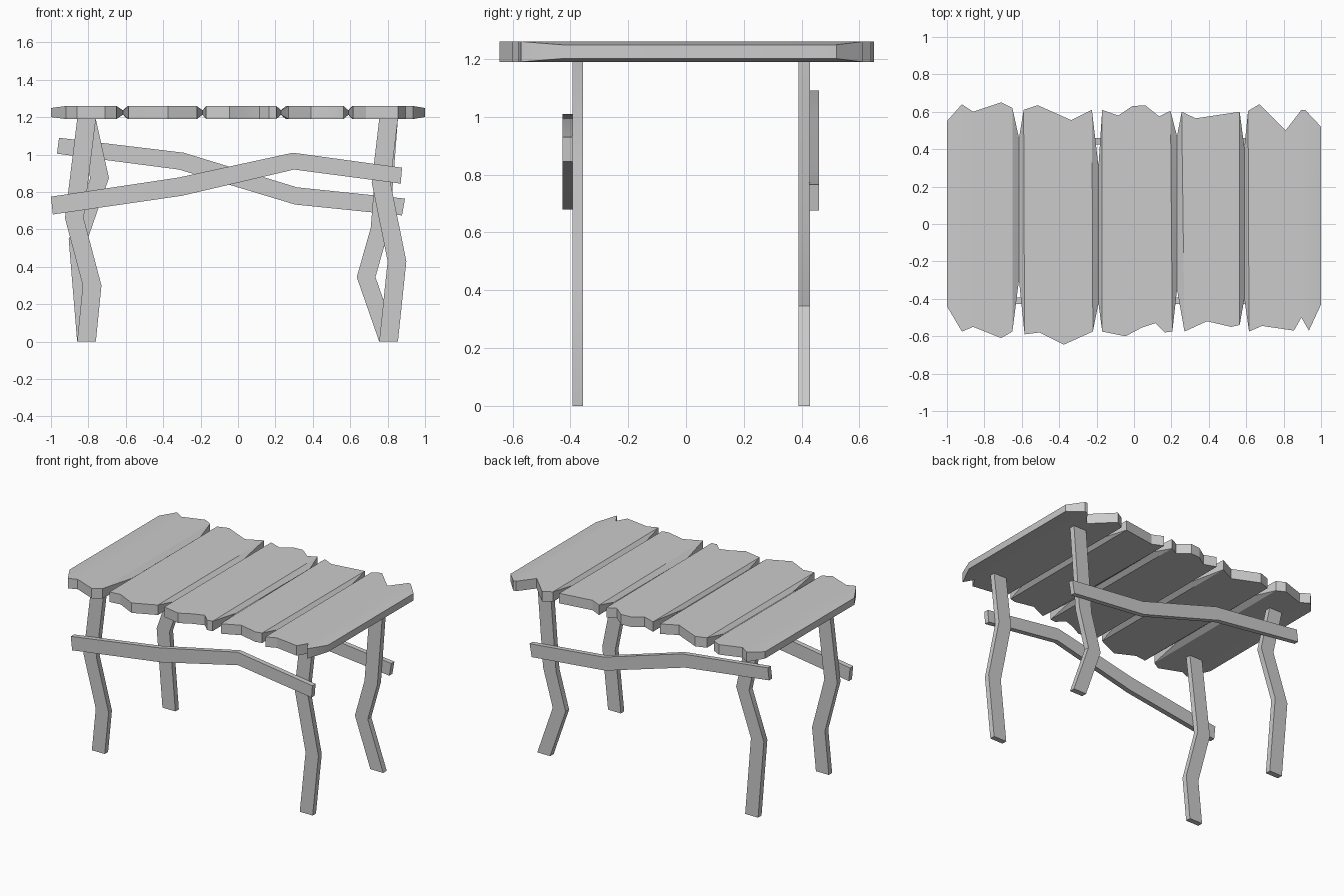
import bpy, bmesh

if "Cube" in bpy.data.objects:
    bpy.data.objects.remove(bpy.data.objects["Cube"])

Z_MID, HALF = 1.225, 0.035


def finish(name, bm):
    bmesh.ops.recalc_face_normals(bm, faces=bm.faces)
    mesh = bpy.data.meshes.new(name)
    bm.to_mesh(mesh)
    bm.free()
    ob = bpy.data.objects.new(name, mesh)
    bpy.context.collection.objects.link(ob)
    bpy.context.view_layer.objects.active = ob
    ob.select_set(True)
    bpy.ops.object.shade_smooth_by_angle(angle=0.5)
    ob.select_set(False)


def plank(name, front, back):
    """Board with ragged ends; thin along its long edges, full thickness inside."""
    bm = bmesh.new()

    def chain(points, sign):
        verts = []
        for i, (x, y) in enumerate(points):
            edge = i in (0, len(points) - 1)
            h = (0.024 if abs(x) > 0.99 else 0.012) if edge else HALF
            verts.append(bm.verts.new((x, y, Z_MID + sign * h)))
        return verts

    ft, bt = chain(front, 1), chain(back, 1)
    fb, bb = chain(front, -1), chain(back, -1)
    # top and bottom: strips running from the front end to the back end
    for f, b in ((ft, bt), (fb, bb)):
        i = j = 0
        while i < len(f) - 1 or j < len(b) - 1:
            if j == len(b) - 1 or (i < len(f) - 1 and f[i + 1].co.x <= b[j + 1].co.x):
                bm.faces.new((f[i], f[i + 1], b[j]))
                i += 1
            else:
                bm.faces.new((f[i], b[j + 1], b[j]))
                j += 1
    # walls around the outline
    top, bottom = ft + bt[::-1], fb + bb[::-1]
    for k in range(len(top)):
        n = (k + 1) % len(top)
        bm.faces.new((top[k], top[n], bottom[n], bottom[k]))
    finish(name, bm)


def bent_bar(name, edge_a, edge_b, y0, y1):
    """Bar between two bent edges in the xz plane, extruded from y0 to y1."""
    bm = bmesh.new()
    rings = [[bm.verts.new((x, y, z)) for (x, z), y in ((a, y0), (b, y0), (b, y1), (a, y1))]
             for a, b in zip(edge_a, edge_b)]
    for r, s in zip(rings, rings[1:]):
        for k in range(4):
            n = (k + 1) % 4
            bm.faces.new((r[k], r[n], s[n], s[k]))
    bm.faces.new(rings[0])
    bm.faces.new(rings[-1])
    finish(name, bm)


# Table top planks, left to right
plank("top_plank_1",
      [(-1, -.44), (-.92, -.575), (-.86, -.55), (-.71, -.61), (-.65, -.575), (-.615, -.30)],
      [(-1, .55), (-.92, .64), (-.86, .60), (-.71, .65), (-.65, .62), (-.615, .46)])
plank("top_plank_2",
      [(-.615, -.30), (-.585, -.59), (-.505, -.58), (-.375, -.645), (-.22, -.575), (-.19, -.425)],
      [(-.615, .46), (-.59, .61), (-.515, .635), (-.335, .555), (-.225, .61), (-.19, .31)])
plank("top_plank_3",
      [(-.19, -.425), (-.17, -.575), (-.045, -.60), (.04, -.555), (.115, -.53), (.165, -.58),
       (.205, -.575), (.23, -.35)],
      [(-.19, .31), (-.17, .61), (-.085, .58), (-.01, .63), (.06, .635), (.135, .575),
       (.195, .605), (.23, .47)])
plank("top_plank_4",
      [(.23, -.35), (.27, -.575), (.39, -.52), (.52, -.55), (.565, -.54), (.59, -.40)],
      [(.23, .47), (.255, .60), (.33, .565), (.565, .60), (.59, .41)])
plank("top_plank_5",
      [(.59, -.40), (.615, -.575), (.685, -.545), (.855, -.57), (.895, -.50), (.935, -.57), (1, -.43)],
      [(.59, .41), (.61, .605), (.67, .64), (.81, .50), (.895, .61), (.915, .61), (1, .52)])

# Crooked legs: left-edge points (x, z), constant width
FRONT_Y, BACK_Y = (-.393, -.356), (.39, .429)
legs = {
    "front_left_leg": ([(-.86, 0), (-.83, .30), (-.925, .66), (-.86, 1.19)], FRONT_Y),
    "front_right_leg": ([(.755, 0), (.80, .43), (.715, .85), (.755, 1.19)], FRONT_Y),
    "back_left_leg": ([(-.86, 0), (-.905, .545), (-.79, .875), (-.86, 1.19)], BACK_Y),
    "back_right_leg": ([(.755, 0), (.635, .345), (.71, .61), (.755, 1.19)], BACK_Y),
}
for name, (edge, (y0, y1)) in legs.items():
    bent_bar(name, edge, [(x + .1, z) for x, z in edge], y0, y1)

# Long braces outside the legs
bent_bar("front_brace",
         [(-.99, .68), (-.30, .78), (.30, .92), (.87, .845)],
         [(-1, .775), (-.32, .877), (.294, 1.01), (.877, .93)], -.427, -.392)
bent_bar("back_brace",
         [(-.968, 1.005), (-.315, .92), (.305, .733), (.877, .675)],
         [(-.957, 1.09), (-.29, 1.01), (.315, .825), (.893, .765)], .426, .46)
